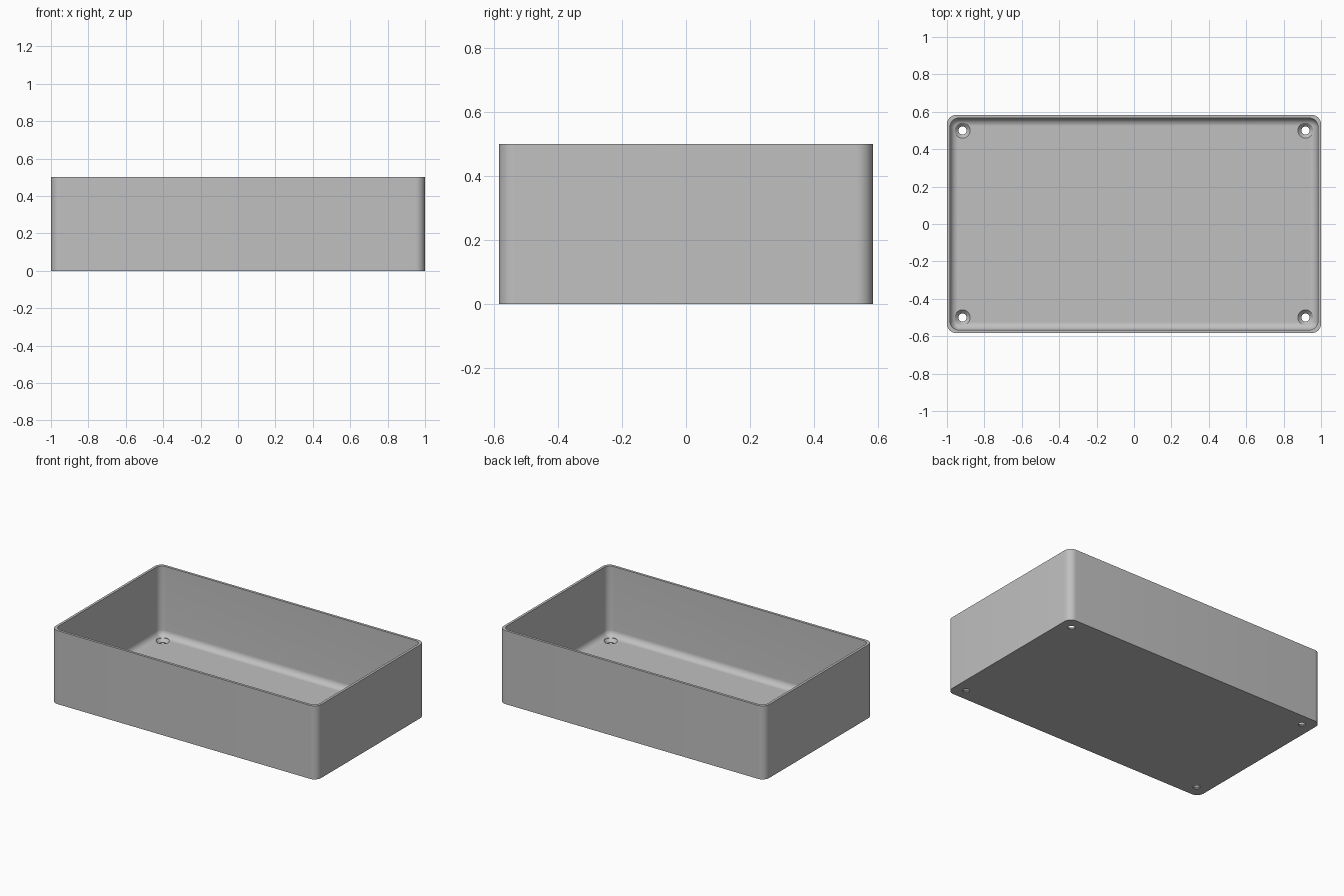
import bpy, bmesh
from math import sin, cos, pi, radians

cube = bpy.data.objects.get("Cube")
if cube:
    bpy.data.objects.remove(cube, do_unlink=True)

HALF_X, HALF_Y, HEIGHT = 1.0, 0.583, 0.5
WALL, FLOOR, FILLET = 0.017, 0.025, 0.042
OUTER_R, INNER_R = 0.05, 0.045
CORNER_STEPS, FILLET_STEPS = 10, 10

grey = bpy.data.materials.new("light grey")
grey.use_nodes = True
colour = (0.53, 0.53, 0.53, 1)
grey.diffuse_color = colour
grey.node_tree.nodes["Principled BSDF"].inputs["Base Color"].default_value = colour


def rounded_ring(bm, inset, radius, z):
    """Rounded rectangle, inset from the outer footprint."""
    ring = []
    cx, cy = HALF_X - inset - radius, HALF_Y - inset - radius
    for q, (sx, sy) in enumerate([(1, 1), (-1, 1), (-1, -1), (1, -1)]):
        for i in range(CORNER_STEPS + 1):
            a = (q + i / CORNER_STEPS) * pi / 2
            ring.append(bm.verts.new((sx * cx + radius * cos(a),
                                      sy * cy + radius * sin(a), z)))
    return ring


def circle_ring(bm, x, y, radius, z, sides=32):
    return [bm.verts.new((x + radius * cos(2 * pi * i / sides),
                          y + radius * sin(2 * pi * i / sides), z))
            for i in range(sides)]


def loft(bm, rings):
    """Skin a stack of rings and cap both ends."""
    for a, b in zip(rings, rings[1:]):
        for i in range(len(a)):
            j = (i + 1) % len(a)
            bm.faces.new((a[i], a[j], b[j], b[i]))
    bm.faces.new(rings[0])
    bm.faces.new(rings[-1])


def finish(bm, name):
    bmesh.ops.recalc_face_normals(bm, faces=bm.faces[:])
    mesh = bpy.data.meshes.new(name)
    bm.to_mesh(mesh)
    bm.free()
    mesh.materials.append(grey)
    obj = bpy.data.objects.new(name, mesh)
    bpy.context.collection.objects.link(obj)
    return obj


# Open tray: outer wall, rim, inner wall, then the fillet into the floor
bm = bmesh.new()
rings = [rounded_ring(bm, 0, OUTER_R, 0),
         rounded_ring(bm, 0, OUTER_R, HEIGHT),
         rounded_ring(bm, WALL, INNER_R, HEIGHT)]
for i in range(FILLET_STEPS + 1):
    a = i / FILLET_STEPS * pi / 2
    d = FILLET * (1 - cos(a))
    rings.append(rounded_ring(bm, WALL + d, INNER_R - d,
                              FLOOR + FILLET * (1 - sin(a))))
loft(bm, rings)
tray = finish(bm, "tray")

# Countersunk screw holes near the four corners
bm = bmesh.new()
for x in (-0.917, 0.917):
    for y in (-0.5, 0.5):
        profile = [(0.022, -0.05), (0.022, 0.005), (0.041, FLOOR), (0.041, 0.12)]
        loft(bm, [circle_ring(bm, x, y, r, z) for r, z in profile])
cutter = finish(bm, "screw_hole_cutter")
cutter.hide_render = True

cut = tray.modifiers.new("screw_holes", 'BOOLEAN')
cut.operation = 'DIFFERENCE'
cut.solver = 'EXACT'
cut.object = cutter

bpy.ops.object.select_all(action='DESELECT')
tray.select_set(True)
bpy.context.view_layer.objects.active = tray
bpy.ops.object.modifier_apply(modifier=cut.name)
bpy.data.objects.remove(cutter, do_unlink=True)
bpy.ops.object.shade_smooth_by_angle(angle=radians(30))
